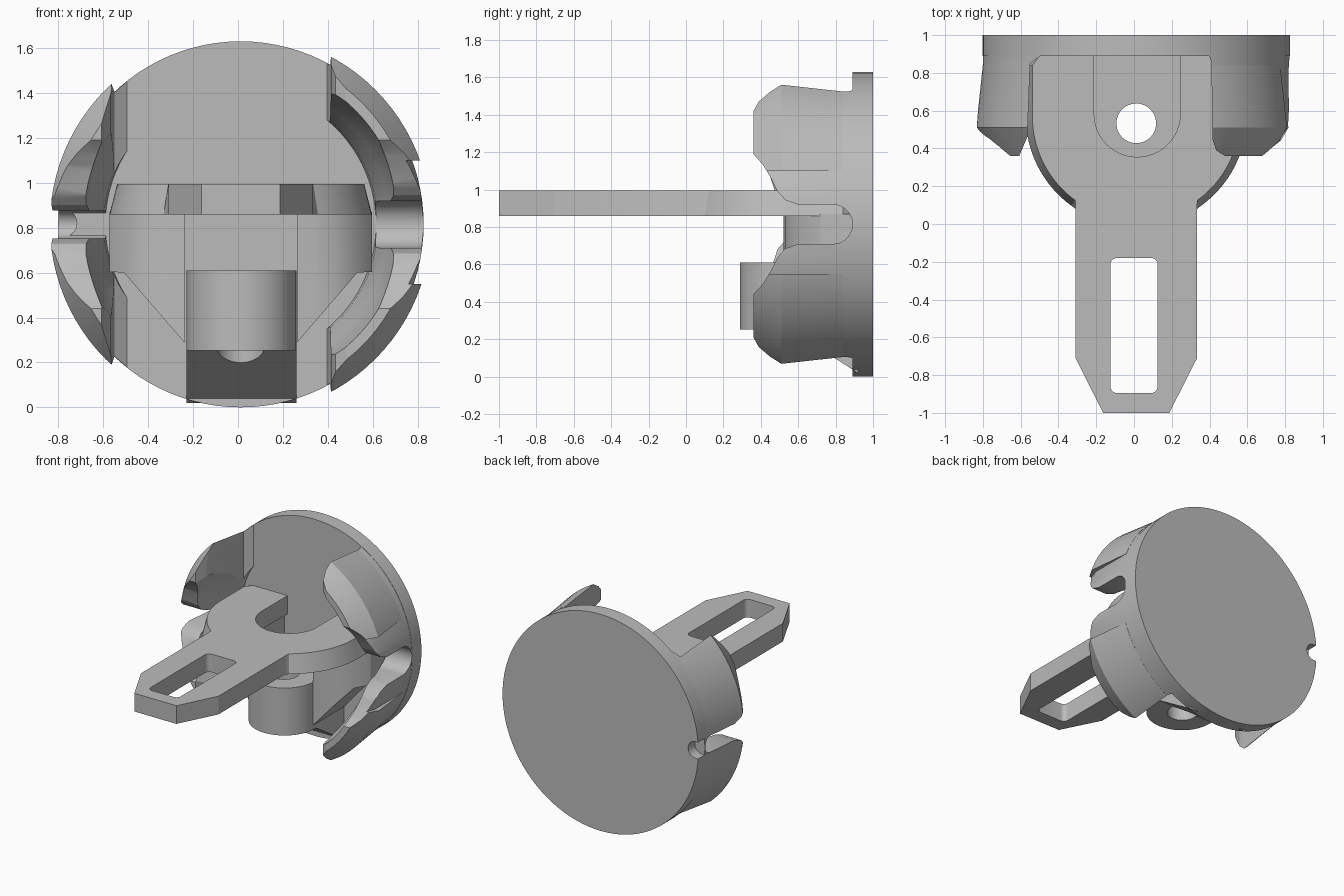
import bpy, bmesh
from math import sin, cos, pi, radians

old = bpy.data.objects.get("Cube")
if old:
    bpy.data.objects.remove(old, do_unlink=True)

grey = bpy.data.materials.new("plain grey")
grey.use_nodes = True
grey.diffuse_color = (0.5, 0.5, 0.5, 1)
grey.node_tree.nodes["Principled BSDF"].inputs["Base Color"].default_value = (0.5, 0.5, 0.5, 1)

CX, CZ = 0.012, 0.815      # axis of the round cap
SEGS = 96


def make(name, rings, wrap=False):
    """Skin a list of equal point rings; cap the ends or close the loop."""
    bm = bmesh.new()
    vs = [[bm.verts.new(p) for p in ring] for ring in rings]
    n = len(vs[0])
    pairs = list(zip(vs, vs[1:])) + ([(vs[-1], vs[0])] if wrap else [])
    for a, b in pairs:
        for i in range(n):
            j = (i + 1) % n
            bm.faces.new((a[i], a[j], b[j], b[i]))
    if not wrap:
        bm.faces.new(vs[0])
        bm.faces.new(vs[-1])
    bmesh.ops.recalc_face_normals(bm, faces=bm.faces)
    mesh = bpy.data.meshes.new(name)
    bm.to_mesh(mesh)
    bm.free()
    mesh.materials.append(grey)
    ob = bpy.data.objects.new(name, mesh)
    bpy.context.collection.objects.link(ob)
    return ob


PLACE = {"x": lambda u, v, w: (w, u, v),
         "y": lambda u, v, w: (u, w, v),
         "z": lambda u, v, w: (u, v, w)}


def prism(name, pts, axis, a, b):
    return make(name, [[PLACE[axis](u, v, w) for u, v in pts] for w in (a, b)])


def arc(cu, cv, r, start, end, n=24):
    angles = [radians(start + (end - start) * i / n) for i in range(n + 1)]
    return [(cu + r * cos(t), cv + r * sin(t)) for t in angles]


def revolve(name, profile):
    """Turn a closed (radius, y) profile around the cap axis."""
    turns = [2 * pi * i / SEGS for i in range(SEGS)]
    return make(name, [[(CX + r * cos(t), y, CZ + r * sin(t)) for r, y in profile]
                       for t in turns], wrap=True)


def combine(ob, tool, operation):
    mod = ob.modifiers.new(operation, "BOOLEAN")
    mod.operation, mod.solver, mod.object = operation, "EXACT", tool
    bpy.context.view_layer.objects.active = ob
    bpy.ops.object.modifier_apply(modifier=mod.name)
    bpy.data.objects.remove(tool, do_unlink=True)


def smooth(ob):
    bpy.ops.object.select_all(action="DESELECT")
    ob.select_set(True)
    bpy.context.view_layer.objects.active = ob
    bpy.ops.object.shade_smooth_by_angle(angle=radians(25))


# Round cap at the back, with a small notch in its right edge
cap = prism("cap_disc", arc(CX, CZ, CZ, 0, 360 - 360 / SEGS, SEGS - 1), "y", 0.89, 1.0)
notch = arc(-0.78, 0.82, 0.062, -90, 90) + [(-1, 0.882), (-1, 0.758)]
combine(cap, prism("notch_cutter", notch, "y", 0.8, 1.1), "DIFFERENCE")
smooth(cap)

# Curved clip walls on both sides
INNER = [(0.72, 0.36), (0.7, 0.5), (0.66, 0.68), (0.61, 0.82), (0.6, 0.92)]


def wall_outline(half, depth):
    """Side silhouette with a round-ended slot in the middle."""
    top = [(0.92, 0.9), (0.3, 0.9), (0.36, 0.375), (0.41, 0.32), (0.45, 0.255),
           (0.49, half + 0.07), (0.53, half + 0.025), (0.6, half)]
    top += arc(depth - half, 0, half, 90, 6, 8)
    return ([(y, CZ + z) for y, z in top] + [(y, CZ - z) for y, z in reversed(top)])


def clip_wall(name, flare, side_outline, plan):
    ob = revolve(name, INNER + [(0.813, 0.92), (0.813, 0.86), (flare, 0.51), (0.765, 0.36)])
    lo, hi = (0.2, 1.1) if plan[0][0] > 0 else (-1.1, -0.2)
    combine(ob, prism("side_cutter", side_outline, "x", lo, hi), "INTERSECT")
    combine(ob, prism("plan_cutter", plan, "z", -0.2, 1.9), "INTERSECT")
    smooth(ob)


LEFT_PLAN = [(0.38, 0.93), (0.41, 0.86), (0.415, 0.45), (0.435, 0.39), (0.49, 0.355),
             (1.0, 0.355), (1.0, 0.93)]
RIGHT_PLAN = [(-0.48, 0.9), (-0.55, 0.85), (-0.565, 0.46), (-0.61, 0.355),
              (-1.0, 0.355), (-1.0, 0.93), (-0.48, 0.93)]
clip_wall("left_clip_wall", 0.815, wall_outline(0.105, 0.89), LEFT_PLAN)
clip_wall("right_clip_wall", 0.85, wall_outline(0.062, 0.915), RIGHT_PLAN)

# Flared barbs at the top and bottom of the left wall
for name, z0, z1 in (("upper_left_barb", 1.1, 1.8), ("lower_left_barb", -0.2, 0.55)):
    ob = revolve(name, [(0.72, 0.36), (0.72, 0.84), (0.814, 0.84), (0.848, 0.51), (0.765, 0.36)])
    combine(ob, prism("side_cutter", [(0.3, z0), (0.9, z0), (0.9, z1), (0.3, z1)],
                      "x", 0.2, 1.1), "INTERSECT")
    combine(ob, prism("plan_cutter", LEFT_PLAN, "z", -0.2, 1.9), "INTERSECT")
    combine(ob, prism("edge_cutter", wall_outline(0.105, 0.89), "x", 0.1, 1.2), "INTERSECT")
    smooth(ob)


# Flat plate with tongue; its round shoulders widen downwards
def plate_outline(r, z):
    half = [(0.175, -1.0), (0.322, -0.71), (0.322, 0.08)]
    half += arc(0, 0.57, r, -54, 0, 16) + [(r, 0.84), (r - 0.06, 0.92)]
    return ([(CX + x, y, z) for x, y in half]
            + [(CX - x, y, z) for x, y in reversed(half)])


plate = make("tongue_plate", [plate_outline(0.585, 0.858), plate_outline(0.55, 0.995)])
slot = []
for u, v, a in ((0.09, -0.215, 0), (-0.09, -0.215, 90), (-0.09, -0.86, 180), (0.09, -0.86, 270)):
    slot += arc(u, v, 0.035, a, a + 90, 6)
combine(plate, prism("slot_cutter", slot, "z", 0.7, 1.2), "DIFFERENCE")
u_shape = arc(0.017, 0.583, 0.228, 180, 360) + [(0.245, 0.89), (-0.211, 0.89)]
combine(plate, prism("u_cutter", u_shape, "z", 0.7, 1.2), "DIFFERENCE")
smooth(plate)

# Screw boss below the plate, with a sloping underside and a hole
boss = prism("screw_boss", arc(0.015, 0.533, 0.245, 180, 360) + [(0.26, 0.92), (-0.23, 0.92)],
             "z", 0.0, 0.61)
under = [(0.2, 0.253), (0.555, 0.253), (0.95, 0.0), (0.95, -0.1), (0.2, -0.1)]
combine(boss, prism("under_cutter", under, "x", -0.5, 0.5), "DIFFERENCE")
combine(boss, prism("hole_cutter", arc(0.012, 0.533, 0.105, 0, 352, 44), "z", -0.2, 0.9),
        "DIFFERENCE")
smooth(boss)

# Side blocks carrying the plate, sloping in towards the boss
for name, s in (("left_support", 1), ("right_support", -1)):
    plan = [(0.25, 0.52), (0.34, 0.53), (0.42, 0.55), (0.52, 0.62), (0.585, 0.72),
            (0.585, 0.92), (0.25, 0.92)]
    front = [(0.2, 0.87), (0.7, 0.87), (0.7, 0.61), (0.52, 0.6), (0.2, 0.23)]
    block = prism(name, [(CX + s * x, y) for x, y in plan], "z", 0.1, 0.87)
    combine(block, prism("slope_cutter", [(CX + s * x, z) for x, z in front], "y", 0.3, 1.1),
            "INTERSECT")
    smooth(block)
